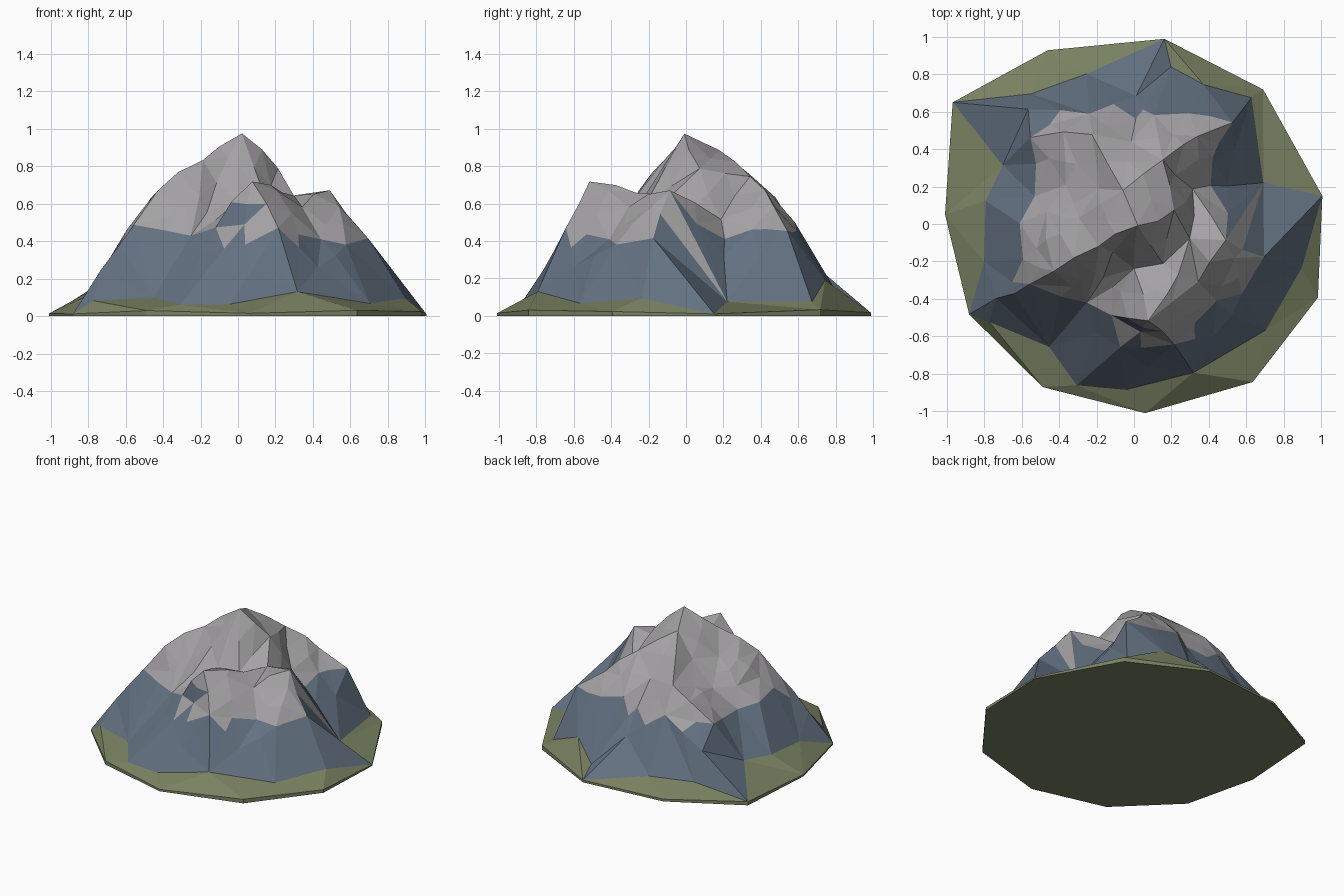
import bpy, bmesh, random
from mathutils import Vector
from mathutils.geometry import delaunay_2d_cdt

if "Cube" in bpy.data.objects:
    bpy.data.objects.remove(bpy.data.objects["Cube"])

random.seed(4)
SKIRT = 0.02

# eleven-sided footprint
outline = [(0.17, 1.0), (-0.45, 0.94), (-0.98, 0.64), (-1.0, 0.05), (-0.87, -0.47),
           (-0.5, -0.88), (0.05, -1.0), (0.63, -0.85), (0.97, -0.38), (1.0, 0.15), (0.69, 0.73)]

# ridge crests and gullies, each a short line running downhill
summit = (0.01, -0.01, 0.98)
west_ridge = [summit, (-0.2, -0.12, 0.82), (-0.33, -0.18, 0.77), (-0.43, -0.25, 0.68),
              (-0.55, -0.33, 0.5), (-0.72, -0.4, 0.25)]
north_ridge = [summit, (-0.06, 0.18, 0.89), (-0.03, 0.45, 0.62), (0.02, 0.68, 0.28)]
northwest_ridge = [(-0.06, 0.18, 0.89), (-0.22, 0.47, 0.64), (-0.38, 0.48, 0.57), (-0.54, 0.47, 0.42)]
northeast_ridge = [(-0.06, 0.18, 0.89), (0.15, 0.35, 0.75), (0.35, 0.47, 0.6),
                   (0.52, 0.53, 0.44), (0.62, 0.66, 0.09)]
east_spur = [summit, (0.22, 0.06, 0.78), (0.3, -0.09, 0.64), (0.48, -0.08, 0.68),
             (0.54, -0.17, 0.59), (0.68, -0.17, 0.43)]
south_buttress = [(0.3, -0.09, 0.64), (0.25, -0.26, 0.65), (0.08, -0.51, 0.73),
                  (0.2, -0.64, 0.48), (0.33, -0.78, 0.14)]
south_gully = [(0.15, -0.2, 0.62), (0.0, -0.23, 0.6), (-0.24, -0.42, 0.42), (-0.45, -0.67, 0.1)]
northeast_gully = [(0.32, 0.19, 0.53), (0.5, 0.21, 0.31), (0.68, 0.22, 0.09)]
southeast_gully = [(0.35, -0.3, 0.59), (0.45, -0.42, 0.42), (0.44, -0.61, 0.26)]
west_gully = [(-0.2, 0.19, 0.7), (-0.37, 0.2, 0.54), (-0.53, 0.16, 0.42)]
south_ledge = [(-0.24, -0.42, 0.42), (-0.13, -0.5, 0.46), (0.04, -0.58, 0.48), (0.2, -0.64, 0.48)]
# lower edge of the rock, where the grass starts
south_foot = [(-0.31, -0.87, 0.06), (-0.05, -0.89, 0.07), (0.33, -0.78, 0.14),
              (0.69, -0.58, 0.08), (0.88, -0.25, 0.09)]
east_foot = [(0.68, 0.22, 0.09), (0.62, 0.66, 0.09)]
lines = [west_ridge, north_ridge, northwest_ridge, northeast_ridge, east_spur,
         south_buttress, south_gully, northeast_gully, southeast_gully, west_gully,
         south_ledge, south_foot, east_foot]

# loose points on the flanks and around the foot
flanks = [(-0.28, 0.02, 0.71), (-0.48, 0.06, 0.55), (-0.6, 0.0, 0.43), (-0.6, -0.2, 0.47),
          (-0.55, 0.6, 0.3), (-0.25, 0.6, 0.45), (0.1, 0.57, 0.5), (0.28, 0.6, 0.45),
          (0.54, 0.38, 0.3), (-0.2, -0.58, 0.35), (-0.06, -0.66, 0.36), (0.06, -0.77, 0.25),
          (0.58, -0.38, 0.38), (-0.1, -0.16, 0.7)]
foot = [(-0.24, 0.8, 0.09), (-0.56, 0.7, 0.09), (-0.7, 0.3, 0.15), (-0.78, 0.12, 0.12),
        (-0.8, -0.2, 0.1), (-0.78, -0.51, 0.07), (0.38, 0.75, 0.18), (0.2, 0.83, 0.08)]

# collect points and constrained edges
points = [(x, y, SKIRT) for x, y in outline]
n = len(outline)
edges = [(i, (i + 1) % n) for i in range(n)]


def index_of(p):
    if p not in points:
        points.append(p)
    return points.index(p)


for line in lines:
    ids = [index_of(p) for p in line]
    edges += list(zip(ids, ids[1:]))
for p in flanks + foot:
    index_of(p)

flat = [Vector(p[:2]) for p in points]
co, _, tris, orig, _, _ = delaunay_2d_cdt(flat, edges, [list(range(n))], 1, 1e-5)

# terrain surface
bm = bmesh.new()
verts = []
for c, o in zip(co, orig):
    z = points[o[0]][2] if o else 0.4
    verts.append(bm.verts.new((c.x, c.y, z)))
for t in tris:
    bm.faces.new([verts[i] for i in t])
bmesh.ops.recalc_face_normals(bm, faces=bm.faces[:])
if sum(f.normal.z for f in bm.faces) < 0:
    bmesh.ops.reverse_faces(bm, faces=bm.faces[:])

# break the long rocky edges into smaller crags
long_edges = [e for e in bm.edges if e.calc_length() > 0.25
              and min(v.co.z for v in e.verts) > 0.2]
old = set(bm.verts)
bmesh.ops.subdivide_edges(bm, edges=long_edges, cuts=1)
bmesh.ops.triangulate(bm, faces=bm.faces[:])
for v in bm.verts:
    if v not in old:
        v.co += Vector([random.uniform(-0.015, 0.015) for _ in range(3)])

# thin skirt and flat underside
rim = [e for e in bm.edges if e.is_boundary]
ext = bmesh.ops.extrude_edge_only(bm, edges=rim)["geom"]
for v in ext:
    if isinstance(v, bmesh.types.BMVert):
        v.co.z = 0
bmesh.ops.holes_fill(bm, edges=[e for e in bm.edges if e.is_boundary], sides=0)
bmesh.ops.recalc_face_normals(bm, faces=bm.faces[:])

# grass, slate and bare rock bands by height, slate on the steepest crags
for f in bm.faces:
    z = f.calc_center_median().z
    f.material_index = 0 if z < 0.1 else 1 if z < 0.42 or f.normal.z < 0.3 else 2

mesh = bpy.data.meshes.new("mountain")
bm.to_mesh(mesh)
bm.free()
for name, col in (("grass", (0.19, 0.22, 0.12, 1)), ("slate", (0.125, 0.165, 0.22, 1)),
                  ("rock", (0.37, 0.36, 0.37, 1))):
    mat = bpy.data.materials.new(name)
    mat.diffuse_color = col
    mat.use_nodes = True
    mat.node_tree.nodes["Principled BSDF"].inputs["Base Color"].default_value = mat.diffuse_color
    mesh.materials.append(mat)
bpy.context.collection.objects.link(bpy.data.objects.new("mountain", mesh))
